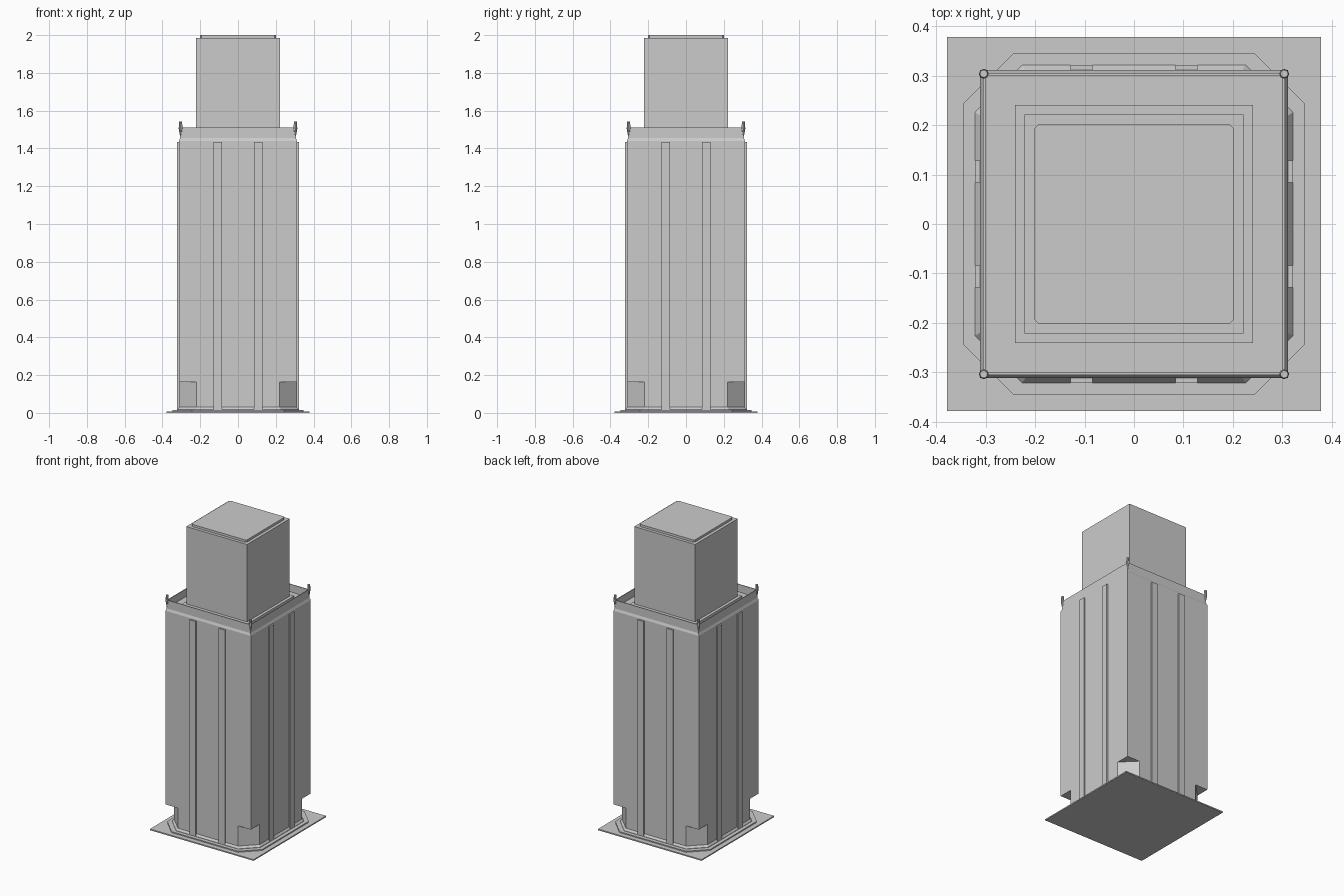
import bpy, bmesh, math

if "Cube" in bpy.data.objects:
    bpy.data.objects.remove(bpy.data.objects["Cube"])


def loft(name, rings):
    """Stack square rings (half width, corner chamfer, z) into a closed solid."""
    bm = bmesh.new()
    loops = []
    for h, c, z in rings:
        pts = []
        for k in range(4):
            a = k * math.pi / 2
            ca, sa = round(math.cos(a)), round(math.sin(a))
            corner = [(h, h - c), (h - c, h)] if c > 0 else [(h, h)]
            pts += [(x * ca - y * sa, x * sa + y * ca) for x, y in corner]
        loops.append([bm.verts.new((x, y, z)) for x, y in pts])
    n = len(loops[0])
    for lo, hi in zip(loops, loops[1:]):
        for i in range(n):
            j = (i + 1) % n
            bm.faces.new((lo[i], lo[j], hi[j], hi[i]))
    bm.faces.new(loops[0][::-1])
    bm.faces.new(loops[-1])
    bmesh.ops.recalc_face_normals(bm, faces=bm.faces)
    me = bpy.data.meshes.new(name)
    bm.to_mesh(me)
    bm.free()
    ob = bpy.data.objects.new(name, me)
    bpy.context.collection.objects.link(ob)
    return ob


# Ground plate and octagonal plinth
loft("ground_plate", [(0.378, 0, 0), (0.378, 0, 0.008)])
loft("plinth", [(0.346, 0.103, 0.004), (0.346, 0.103, 0.015)])

# Octagonal ground floor with a flared skirt
loft("ground_floor", [(0.322, 0.096, 0.012), (0.322, 0.096, 0.017),
                      (0.312, 0.092, 0.03), (0.312, 0.092, 0.163)])

# Main shaft, square, with a hollow parapet at the top
loft("shaft", [(0.312, 0, 0.163), (0.312, 0, 1.44), (0.306, 0, 1.455),
               (0.306, 0, 1.51), (0.301, 0, 1.51), (0.301, 0, 1.46)])

# Upper block with its base step and roof cap
loft("upper_step", [(0.241, 0, 1.455), (0.241, 0, 1.475)])
loft("upper_block", [(0.222, 0, 1.47), (0.222, 0, 1.985)])
loft("roof_cap", [(0.202, 0.009, 1.98), (0.202, 0.009, 2.0)])

# Two vertical ribs on each face
for k in range(4):
    a = k * math.pi / 2
    for s in (-1, 1):
        x, y = s * 0.1065, -0.314
        bpy.ops.mesh.primitive_cube_add(
            size=1, rotation=(0, 0, a),
            location=(x * math.cos(a) - y * math.sin(a),
                      x * math.sin(a) + y * math.cos(a), 0.7235))
        rib = bpy.context.object
        rib.name = "rib"
        rib.scale = (0.045, 0.016, 1.419)

# Tapered corner finials on the parapet
for sx in (-1, 1):
    for sy in (-1, 1):
        for r1, r2, z0, z1 in ((0.003, 0.010, 1.465, 1.505),
                               (0.010, 0.008, 1.505, 1.543)):
            bpy.ops.mesh.primitive_cone_add(
                vertices=8, radius1=r1, radius2=r2, depth=z1 - z0,
                location=(sx * 0.304, sy * 0.304, (z0 + z1) / 2))
            bpy.context.object.name = "corner_finial"
